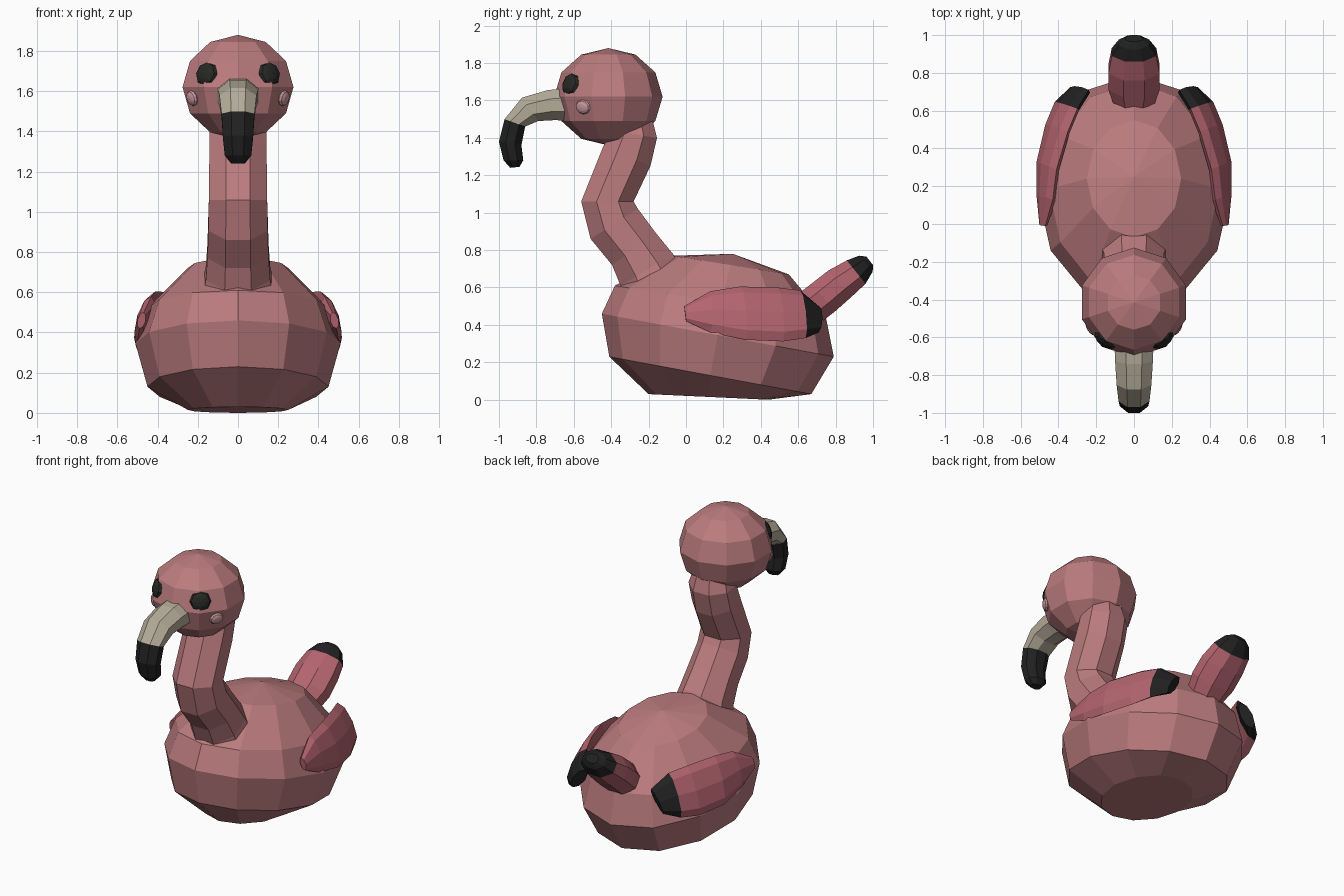
import bpy, bmesh, math
from mathutils import Vector, Matrix

if "Cube" in bpy.data.objects:
    bpy.data.objects.remove(bpy.data.objects["Cube"])


def material(name, rgb):
    m = bpy.data.materials.new(name)
    m.diffuse_color = (*rgb, 1)
    m.use_nodes = True
    m.node_tree.nodes["Principled BSDF"].inputs["Base Color"].default_value = m.diffuse_color
    return m


PINK = material("pink", (0.50, 0.20, 0.21))
ROSE = material("rose", (0.46, 0.13, 0.16))
BLACK = material("black", (0.016, 0.015, 0.016))
EYE = material("eye_dark", (0.02, 0.022, 0.018))
BLUSH = material("blush", (0.60, 0.32, 0.34))
IVORY = material("ivory", (0.46, 0.41, 0.32))


def finish(name, bm, mats, mirror=False):
    bmesh.ops.remove_doubles(bm, verts=bm.verts, dist=1e-4)
    bmesh.ops.recalc_face_normals(bm, faces=bm.faces)
    me = bpy.data.meshes.new(name)
    bm.to_mesh(me)
    bm.free()
    for m in mats:
        me.materials.append(m)
    ob = bpy.data.objects.new(name, me)
    bpy.context.collection.objects.link(ob)
    if mirror:
        ob.modifiers.new("mirror", 'MIRROR').use_mirror_merge = False
    return ob


def loft(name, rings, n, mats, split=99, flats=True, mirror=False):
    """Skin elliptical rings, each given by two opposite points and a side vector.
    Faces from ring number 'split' onward take the second material."""
    bm = bmesh.new()
    off, k = (0.5, 1 / math.cos(math.pi / n)) if flats else (0, 1)
    loops = []
    for a, b, s in rings:
        a, b, s = Vector(a), Vector(b), Vector(s)
        c, u = (a + b) / 2, (a - b) / 2
        angles = [2 * math.pi * (i + off) / n for i in range(n)]
        loops.append([bm.verts.new(c + k * (u * math.cos(t) + s * math.sin(t))) for t in angles])
    for j, (p, q) in enumerate(zip(loops, loops[1:])):
        for i in range(n):
            f = bm.faces.new((p[i], p[(i + 1) % n], q[(i + 1) % n], q[i]))
            f.material_index = int(j >= split)
    bm.faces.new(loops[0])
    bm.faces.new(loops[-1]).material_index = int(split < 99)
    return finish(name, bm, mats, mirror)


def centred(rows):
    """Rows of (y1, z1, y2, z2, half width) on the x = 0 plane."""
    return [((0, a, b), (0, c, d), (w, 0, 0)) for a, b, c, d, w in rows]


def ball(name, centre, radii, mat, seg, rings, normal=None, mirror=False):
    bm = bmesh.new()
    rot = Vector(normal).to_track_quat('Z', 'Y').to_matrix().to_4x4() if normal else Matrix()
    bmesh.ops.create_uvsphere(bm, u_segments=seg, v_segments=rings, radius=1,
                              matrix=Matrix.Translation(centre) @ rot @ Matrix.Diagonal((*radii, 1)))
    return finish(name, bm, [mat], mirror)


# Body: tilted rings, higher at the chest, flat underneath
loft("body", centred([
    (-0.20, 0.03, 0.44, 0.00, 0.25),
    (-0.41, 0.23, 0.67, 0.03, 0.45),
    (-0.45, 0.46, 0.79, 0.23, 0.51),
    (-0.38, 0.61, 0.75, 0.43, 0.45),
    (-0.07, 0.77, 0.55, 0.67, 0.25),
    (0.25, 0.78, 0.25, 0.78, 0.0)]), 12, [PINK], flats=False)

# Neck: S-curved octagonal tube
loft("neck", centred([
    (-0.33, 0.54, -0.02, 0.70, 0.175),
    (-0.35, 0.61, -0.07, 0.78, 0.16),
    (-0.395, 0.72, -0.16, 0.89, 0.152),
    (-0.51, 0.86, -0.257, 1.02, 0.148),
    (-0.56, 1.06, -0.28, 1.06, 0.145),
    (-0.44, 1.36, -0.19, 1.25, 0.142),
    (-0.40, 1.44, -0.155, 1.40, 0.14),
    (-0.40, 1.53, -0.18, 1.50, 0.11)]), 8, [PINK])

# Head, eyes and cheeks
ball("head", (0, -0.415, 1.62), (0.29, 0.29, 0.26), PINK, 10, 6)
ball("eyes", (0.155, -0.615, 1.685), (0.065, 0.065, 0.03), EYE, 8, 6, (0.155, -0.2, 0.065), True)
ball("cheeks", (0.228, -0.55, 1.565), (0.045, 0.04, 0.02), BLUSH, 10, 6, (0.225, -0.135, -0.055), True)

# Beak: hooked, with a black end
loft("beak", centred([
    (-0.60, 1.67, -0.60, 1.49, 0.105),
    (-0.74, 1.655, -0.70, 1.495, 0.10),
    (-0.877, 1.615, -0.79, 1.49, 0.092),
    (-0.97, 1.50, -0.86, 1.46, 0.082),
    (-1.00, 1.38, -0.88, 1.36, 0.075),
    (-0.975, 1.28, -0.87, 1.28, 0.066),
    (-0.94, 1.24, -0.89, 1.245, 0.035)]), 8, [IVORY, BLACK], split=3)

# Tail: upturned, with a black end
loft("tail", centred([
    (0.58, 0.55, 0.68, 0.38, 0.10),
    (0.67, 0.62, 0.80, 0.475, 0.135),
    (0.76, 0.69, 0.885, 0.55, 0.135),
    (0.86, 0.745, 0.96, 0.62, 0.118),
    (0.925, 0.77, 0.998, 0.685, 0.08),
    (0.965, 0.765, 1.0, 0.72, 0.045)]), 8, [ROSE, BLACK], split=3)

# Wings: leaf shapes leaning on the body sides, with black tips
lean = (0.036, 0.016, 0.014)
loft("wings", [
    ((0.47, -0.01, 0.50), (0.49, 0.0, 0.42), (0.02, 0.0, 0.005)),
    ((0.43, 0.13, 0.58), (0.50, 0.13, 0.36), lean),
    ((0.41, 0.29, 0.605), (0.505, 0.32, 0.32), lean),
    ((0.35, 0.49, 0.60), (0.46, 0.52, 0.312), lean),
    ((0.30, 0.61, 0.585), (0.41, 0.64, 0.33), lean),
    ((0.24, 0.71, 0.50), (0.33, 0.71, 0.36), (0.03, 0.02, 0.01))],
    8, [ROSE, BLACK], split=4, flats=False, mirror=True)
